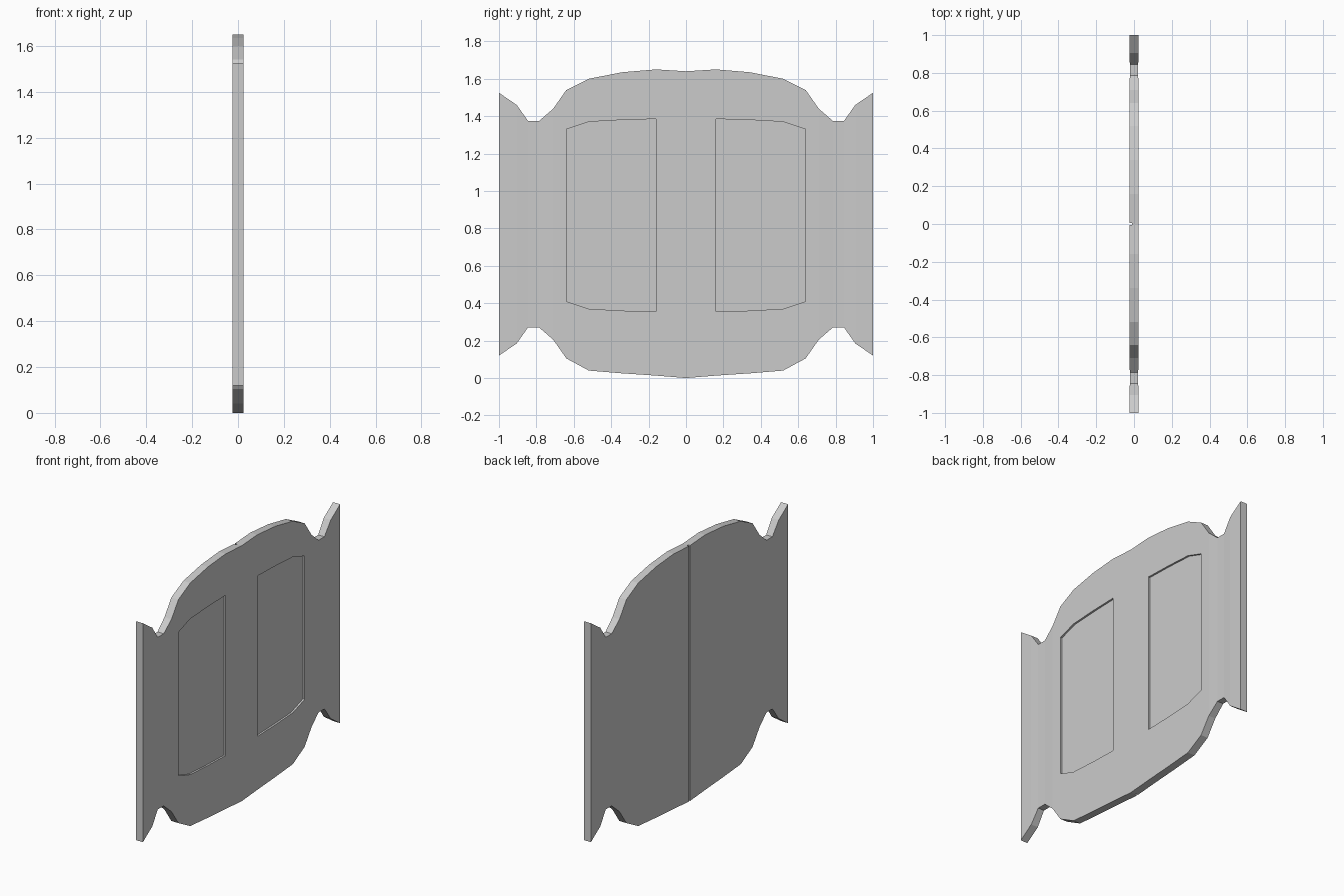
import bpy, bmesh

if "Cube" in bpy.data.objects:
    bpy.data.objects.remove(bpy.data.objects["Cube"])

# Half profile of the board: y, bottom z, top z, half thickness
HALF = [(0, 0.0, 1.64, .025), (.16, .013, 1.65, .025), (.34, .025, 1.635, .025),
        (.52, .04, 1.60, .025), (.64, .105, 1.54, .025), (.71, .205, 1.44, .025),
        (.785, .27, 1.375, .022), (.845, .27, 1.375, .022),
        (.905, .185, 1.46, .025), (1, .12, 1.525, .025)]
PANEL = [(.16, .355, 1.385), (.34, .36, 1.38), (.52, .37, 1.37), (.64, .41, 1.33)]


def loft(name, sections):
    """Skin a row of rectangular sections (y, z0, z1, x0, x1) into a closed solid."""
    bm = bmesh.new()
    rings = [[bm.verts.new(p) for p in ((x0, y, z0), (x1, y, z0), (x1, y, z1), (x0, y, z1))]
             for y, z0, z1, x0, x1 in sections]
    for a, b in zip(rings, rings[1:]):
        for i in range(4):
            j = (i + 1) % 4
            bm.faces.new((a[i], a[j], b[j], b[i]))
    bm.faces.new(rings[0])
    bm.faces.new(rings[-1])
    bmesh.ops.recalc_face_normals(bm, faces=bm.faces)
    me = bpy.data.meshes.new(name)
    bm.to_mesh(me)
    bm.free()
    ob = bpy.data.objects.new(name, me)
    bpy.context.collection.objects.link(ob)
    return ob


def carve(target, cutter):
    """Subtract the cutter and discard it."""
    mod = target.modifiers.new("carve", 'BOOLEAN')
    mod.operation = 'DIFFERENCE'
    mod.solver = 'EXACT'
    mod.object = cutter
    cutter.hide_render = True
    bpy.context.view_layer.objects.active = target
    bpy.ops.object.modifier_apply(modifier=mod.name)
    bpy.data.objects.remove(cutter)


# Main scalloped board, mirrored across y
full = [(-y, a, b, t) for y, a, b, t in HALF[:0:-1]] + HALF
board = loft("board", [(y, a, b, -t, t) for y, a, b, t in full])

# Two recessed panels on the +x face
for s in (1, -1):
    carve(board, loft("panel_cutter", [(s * y, a, b, .013, .06) for y, a, b in PANEL]))

# Narrow centre seam on the -x face
carve(board, loft("seam_cutter", [(y, -.1, 1.8, -.06, -.010) for y in (-.006, .006)]))
